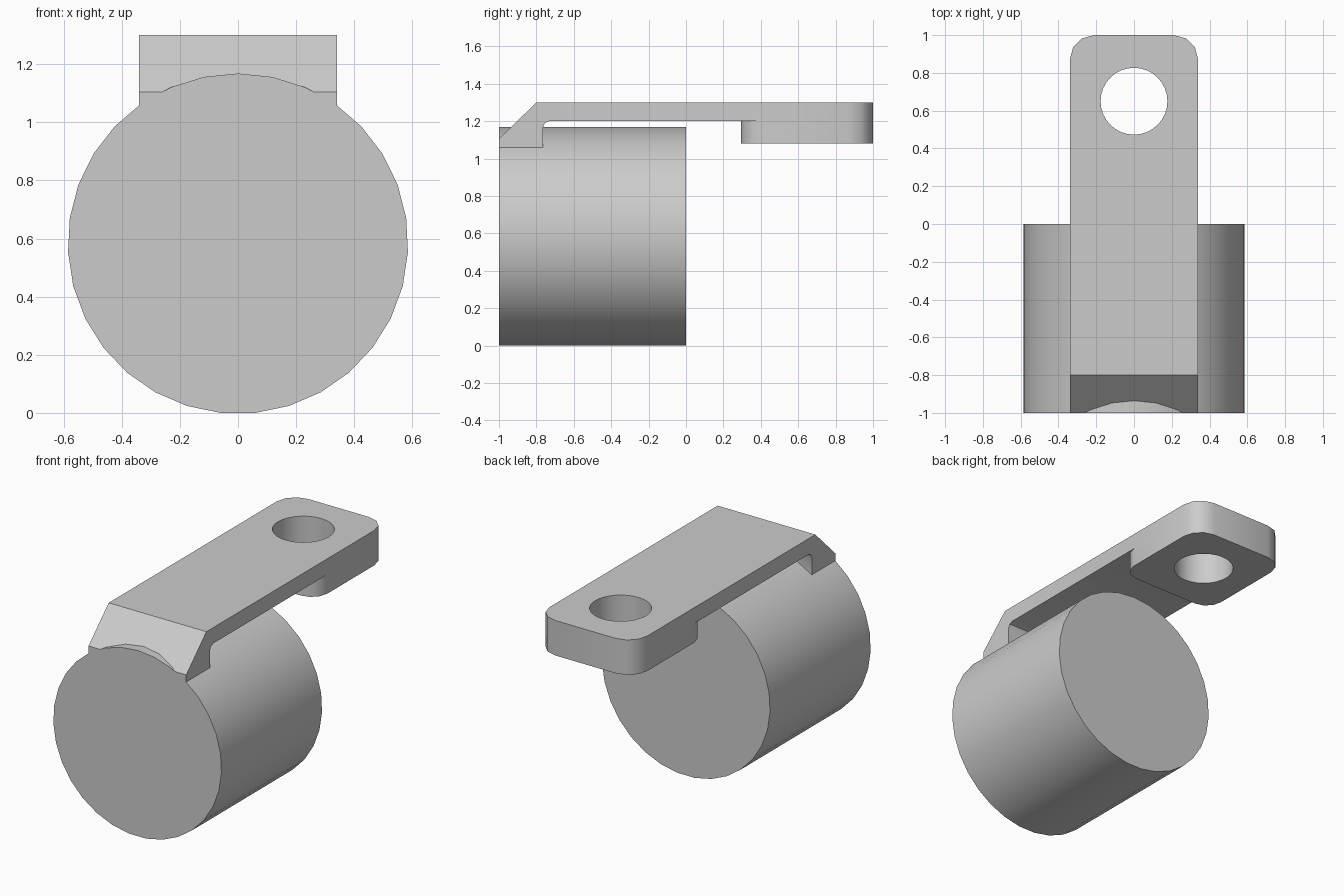
import bpy, bmesh, math

default = bpy.data.objects.get("Cube")
if default:
    bpy.data.objects.remove(default, do_unlink=True)

grey = bpy.data.materials.new("plain grey")
grey.use_nodes = True
colour = (0.6, 0.6, 0.6, 1)
grey.diffuse_color = colour
grey.node_tree.nodes["Principled BSDF"].inputs["Base Color"].default_value = colour

HALF = 0.34      # half width of the arm
TOP = 1.30       # upper face of the arm


def prism(name, points, vector):
    """Closed polygon of 3D points extruded along a vector."""
    bm = bmesh.new()
    face = bm.faces.new([bm.verts.new(p) for p in points])
    geom = bmesh.ops.extrude_face_region(bm, geom=[face])["geom"]
    moved = [g for g in geom if isinstance(g, bmesh.types.BMVert)]
    bmesh.ops.translate(bm, verts=moved, vec=vector)
    bmesh.ops.recalc_face_normals(bm, faces=bm.faces)
    mesh = bpy.data.meshes.new(name)
    bm.to_mesh(mesh)
    bm.free()
    mesh.materials.append(grey)
    obj = bpy.data.objects.new(name, mesh)
    bpy.context.collection.objects.link(obj)
    return obj


def circle(radius, count, start=0.0):
    step = math.tau / count
    return [(radius * math.sin(start + i * step), radius * math.cos(start + i * step))
            for i in range(count)]


def boolean(target, tool, operation, discard=True):
    mod = target.modifiers.new(operation.lower(), 'BOOLEAN')
    mod.operation, mod.solver, mod.object = operation, 'EXACT', tool
    bpy.context.view_layer.objects.active = target
    bpy.ops.object.modifier_apply(modifier=mod.name)
    if discard:
        bpy.data.objects.remove(tool, do_unlink=True)


# Solid drum lying along y, one vertex straight up
SIDES, RADIUS = 31, 0.5855
axis = RADIUS * math.cos(math.pi / SIDES)
drum = prism("drum", [(x, -1, axis + z) for x, z in circle(RADIUS, SIDES)], (0, 1, 0))

# Arm with sloped nose and a foot resting on the drum
profile = [(-1, 1.06), (-1, 1.105), (-0.8, TOP), (0.65, TOP), (0.65, 1.2),
           (-0.73, 1.2), (-0.755, 1.19), (-0.765, 1.165), (-0.765, 1.06)]
arm = prism("arm", [(-HALF, y, z) for y, z in profile], (2 * HALF, 0, 0))

# Thick end pad with rounded corners
outline = []
for sx, sy, flip in ((1, 1, 0), (-1, 1, 1), (-1, -1, 0), (1, -1, 1)):
    r = 0.13 if sy > 0 else 0.11
    cy = 1 - r if sy > 0 else 0.295 + r
    corner = []
    for i in range(4):
        a = math.radians(30 * i)
        corner.append((sx * (HALF - r + r * math.cos(a)), cy + sy * r * math.sin(a), 1.08))
    outline += corner[::-1] if flip else corner
pad = prism("pad", outline, (0, 0, TOP - 1.08))
boolean(arm, pad, 'UNION')

# Round hole through the pad, and the saddle fitted to the drum
hole = prism("hole_cutter", [(x, 0.65 + y, 1.0) for x, y in circle(0.177, 32)], (0, 0, 0.5))
boolean(arm, hole, 'DIFFERENCE')
boolean(arm, drum, 'DIFFERENCE', discard=False)

# Smooth curved walls, sharp edges
bpy.ops.object.select_all(action='DESELECT')
for obj in (drum, arm):
    obj.select_set(True)
bpy.context.view_layer.objects.active = arm
bpy.ops.object.shade_smooth_by_angle(angle=math.radians(32))
